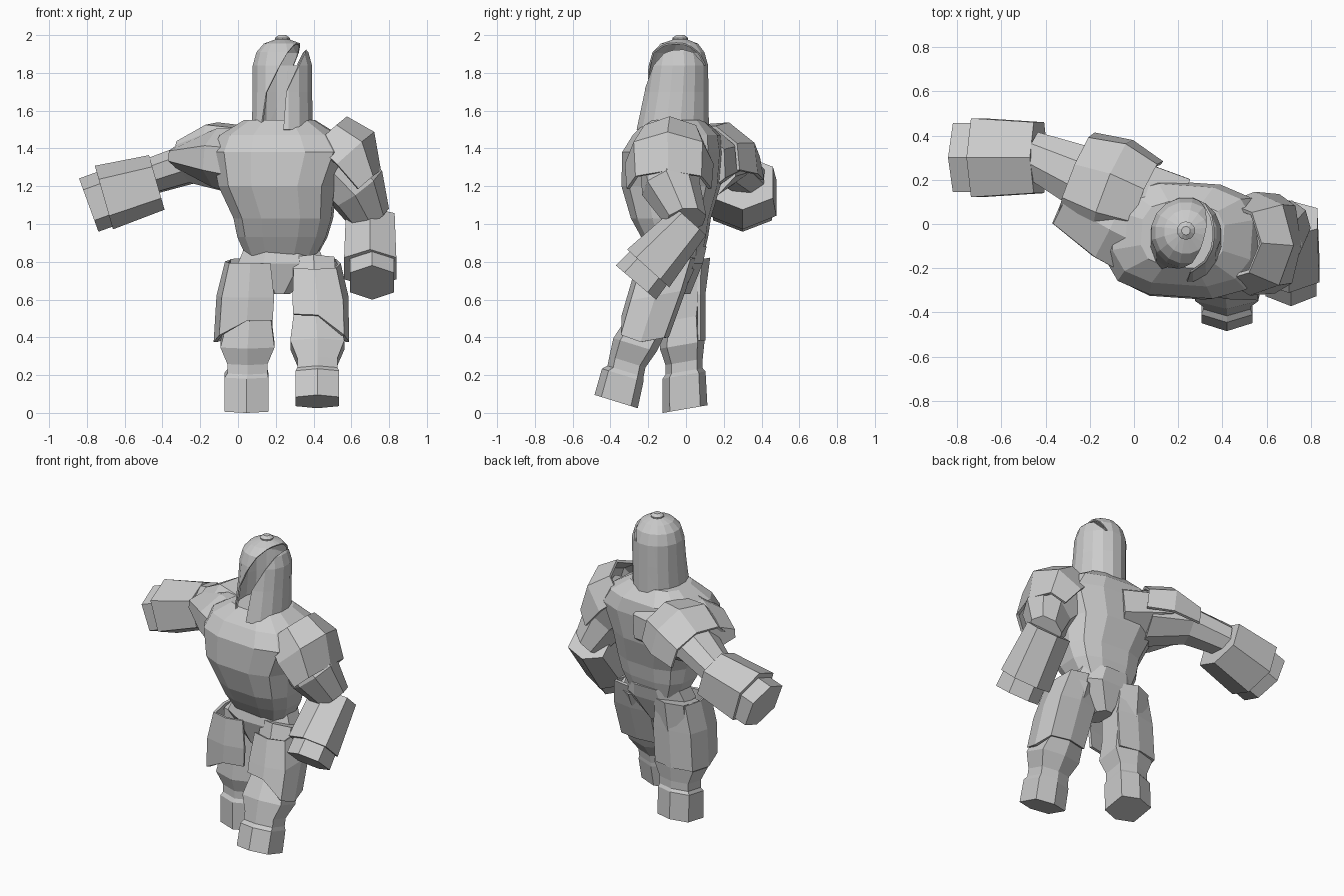
import bpy, bmesh
from math import cos, sin, radians, pi, copysign
from mathutils import Vector

cube = bpy.data.objects.get("Cube")
if cube:
    bpy.data.objects.remove(cube, do_unlink=True)

grey = bpy.data.materials.new("light_grey")
grey.use_nodes = True
grey.diffuse_color = (0.6, 0.6, 0.6, 1)
grey.node_tree.nodes["Principled BSDF"].inputs["Base Color"].default_value = (0.6, 0.6, 0.6, 1)

X, Y, Z = Vector((1, 0, 0)), Vector((0, 1, 0)), Vector((0, 0, 1))


def tube(name, rings, sides=6, u=X, v=Y, arc=None, caps=True, lift=0, power=1):
    """Loft rings (x, y, z, radius_u, radius_v); an arc gives an open plate.
    Power under 1 squares the section; lift shortens the plate at the front."""
    bm = bmesh.new()
    if arc:
        angles = [radians(arc[0] + (arc[1] - arc[0]) * i / sides) for i in range(sides + 1)]
    else:
        angles = [2 * pi * (i + 0.5) / sides for i in range(sides)]
    loops = []
    for k, (x, y, z, ru, rv) in enumerate(rings):
        loop = []
        for i, a in enumerate(angles):
            c, s = (copysign(abs(t) ** power, t) for t in (cos(a), sin(a)))
            p = Vector((x, y, z)) + u * (ru * c) + v * (rv * s)
            if lift and k == len(rings) - 1:
                share = min(1, max(0, (-a - radians(20)) / radians(70)))
                p = p.lerp(loops[-1][i].co, lift * share)
            loop.append(bm.verts.new(p))
        loops.append(loop)
    count = len(angles)
    for low, high in zip(loops, loops[1:]):
        for i in range(count - 1 if arc else count):
            j = (i + 1) % count
            bm.faces.new((low[i], low[j], high[j], high[i]))
    if caps and not arc:
        bm.faces.new(loops[0])
        bm.faces.new(loops[-1])
    bmesh.ops.recalc_face_normals(bm, faces=bm.faces)
    mesh = bpy.data.meshes.new(name)
    bm.to_mesh(mesh)
    bm.free()
    mesh.materials.append(grey)
    obj = bpy.data.objects.new(name, mesh)
    bpy.context.collection.objects.link(obj)
    if arc:
        solid = obj.modifiers.new("thickness", 'SOLIDIFY')
        solid.thickness = 0.018
        solid.offset = 0
    return obj


def limb(name, rings, roll=0, **options):
    """Tube whose rings stand square to the line from first to last ring."""
    d = (Vector(rings[-1][:3]) - Vector(rings[0][:3])).normalized()
    side = d.cross(Z).normalized()
    u = side * cos(roll) + side.cross(d) * sin(roll)
    return tube(name, rings, u=u, v=u.cross(d), **options)


# Broad, slightly twisted torso and pelvis
turn = radians(-4)
tube("torso", [(.23, -.04, .83, .19, .13), (.235, -.06, .93, .24, .175),
               (.24, -.08, 1.03, .265, .21), (.21, -.08, 1.2, .315, .26),
               (.23, -.07, 1.38, .37, .265), (.22, -.05, 1.47, .32, .23),
               (.22, -.05, 1.55, .19, .15)],
     sides=12, power=.7,
     u=Vector((cos(turn), sin(turn), 0)), v=Vector((-sin(turn), cos(turn), 0)))
tube("pelvis", [(.23, -.03, .88, .21, .15), (.23, -.05, .79, .25, .15),
                (.22, -.06, .63, .06, .09)], sides=8)

# Hollow domed helm with a curved, slanting face opening
helm = tube("helm", [(.235, -.07, 1.5, .165, .195), (.235, -.05, 1.7, .16, .172),
                     (.235, -.04, 1.84, .16, .16), (.235, -.04, 1.91, .14, .14),
                     (.235, -.035, 1.955, .1, .1), (.235, -.03, 1.98, .03, .03)],
            sides=16, caps=False)


def seam(a, b, c):
    a, b, c = Vector(a), Vector(b), Vector(c)
    normal = (b - a).cross(c - a).normalized()
    return a, normal if normal.x > 0 else -normal


dome_edge = [seam((.12, -.2, 1.5), (.15, -.2, 1.7), (.15, 0, 1.7)),
             seam((.15, -.2, 1.7), (.32, -.03, 1.95), (.3, .1, 1.85))]
visor_edge = [seam((.24, -.2, 1.5), (.255, -.2, 1.7), (.255, 0, 1.7)),
              seam((.255, -.2, 1.7), (.355, -.03, 1.91), (.31, .1, 1.83))]
bm = bmesh.new()
bm.from_mesh(helm.data)
for point, normal in dome_edge + visor_edge:
    bmesh.ops.bisect_plane(bm, geom=bm.verts[:] + bm.edges[:] + bm.faces[:],
                           plane_co=point, plane_no=normal)
opening = []
for f in bm.faces:
    c = f.calc_center_median()
    past_dome, past_visor = (min((c - p).dot(n) for p, n in edge)
                             for edge in (dome_edge, visor_edge))
    if past_dome > 0 > past_visor and (c.y < 0 or c.z > 1.83):
        opening.append(f)
bmesh.ops.delete(bm, geom=opening, context='FACES')
bm.to_mesh(helm.data)
bm.free()
shell = helm.modifiers.new("thickness", 'SOLIDIFY')
shell.thickness = 0.01
tube("helm_knob", [(.235, -.03, 1.96, .04, .04), (.235, -.03, 1.985, .042, .042),
                   (.235, -.03, 2.0, .02, .02)], sides=10)

# Right arm, reaching out and back
limb("right_shoulder", [(.14, -.03, 1.32, .28, .2), (-.08, .07, 1.35, .26, .17),
                        (-.29, .17, 1.36, .2, .07)], sides=8)
limb("right_upper_arm", [(0, .12, 1.32, .17, .18), (-.25, .22, 1.32, .15, .11),
                         (-.47, .32, 1.25, .11, .1)], sides=8)
limb("right_gauntlet", [(-.43, .3, 1.22, .18, .15), (-.71, .3, 1.14, .2, .175)], power=.8)
limb("right_fist", [(-.68, .3, 1.14, .175, .15), (-.79, .3, 1.1, .175, .15)], power=.8)
limb("right_pauldron", [(.05, .1, 1.34, .2, .18), (-.1, .16, 1.33, .24, .21),
                        (-.26, .22, 1.29, .21, .15)],
     roll=radians(-16), sides=4, arc=(0, 180))

# Left arm, bent forward
limb("left_upper_arm", [(.46, -.07, 1.36, .18, .17), (.63, -.08, 1.19, .155, .165),
                        (.71, 0, 1.02, .11, .11)], sides=8)
limb("left_gauntlet", [(.7, .025, 1.015, .145, .11), (.7, -.2, .765, .155, .15)], power=.8)
limb("left_fist", [(.71, -.18, .79, .13, .13), (.71, -.265, .69, .13, .14)], power=.8)
limb("left_pauldron", [(.44, -.08, 1.44, .17, .18), (.56, -.09, 1.34, .23, .21),
                       (.66, -.09, 1.2, .22, .12)], sides=4, arc=(-10, 190))

# Legs share one thigh, ankle and boot profile
heights = (.8, .5, .36, .27, .22, .2)
radii = ((.12, .13), (.125, .11), (.155, .12), (.115, .1), (.115, .1), (.125, .115),
         (.125, .12))


def leg(name, xs, ys, sole, tilt):
    rings = [(x, y, z, *r) for x, y, z, r in zip(xs, ys, heights + (sole,), radii)]
    tube(name, rings, v=Vector((0, cos(tilt), sin(tilt))), power=.55)


leg("left_leg", (.4, .41, .42, .42, .42, .42, .42),
    (-.08, -.19, -.27, -.31, -.32, -.335, -.37), .06, -.3)
leg("right_leg", (.07, .06, .05, .05, .05, .045, .045),
    (0, -.02, -.02, -.01, -.01, -.01, -.005), .02, .17)

# Boxy thigh plates wrap the outer side, cut short at the front
tube("left_thigh_plate", [(.405, -.11, .79, .13, .155), (.42, -.16, .62, .155, .155),
                          (.43, -.24, .375, .15, .145)],
     v=Vector((0, .97, .2)), arc=(-135, 135), lift=.7, power=.5)
tube("right_thigh_plate", [(.065, -.06, .8, .125, .155), (.055, -.065, .62, .16, .16),
                           (.04, -.06, .375, .16, .155)],
     u=-X, v=Vector((0, .99, .06)), arc=(-135, 135), lift=.5, power=.5)
